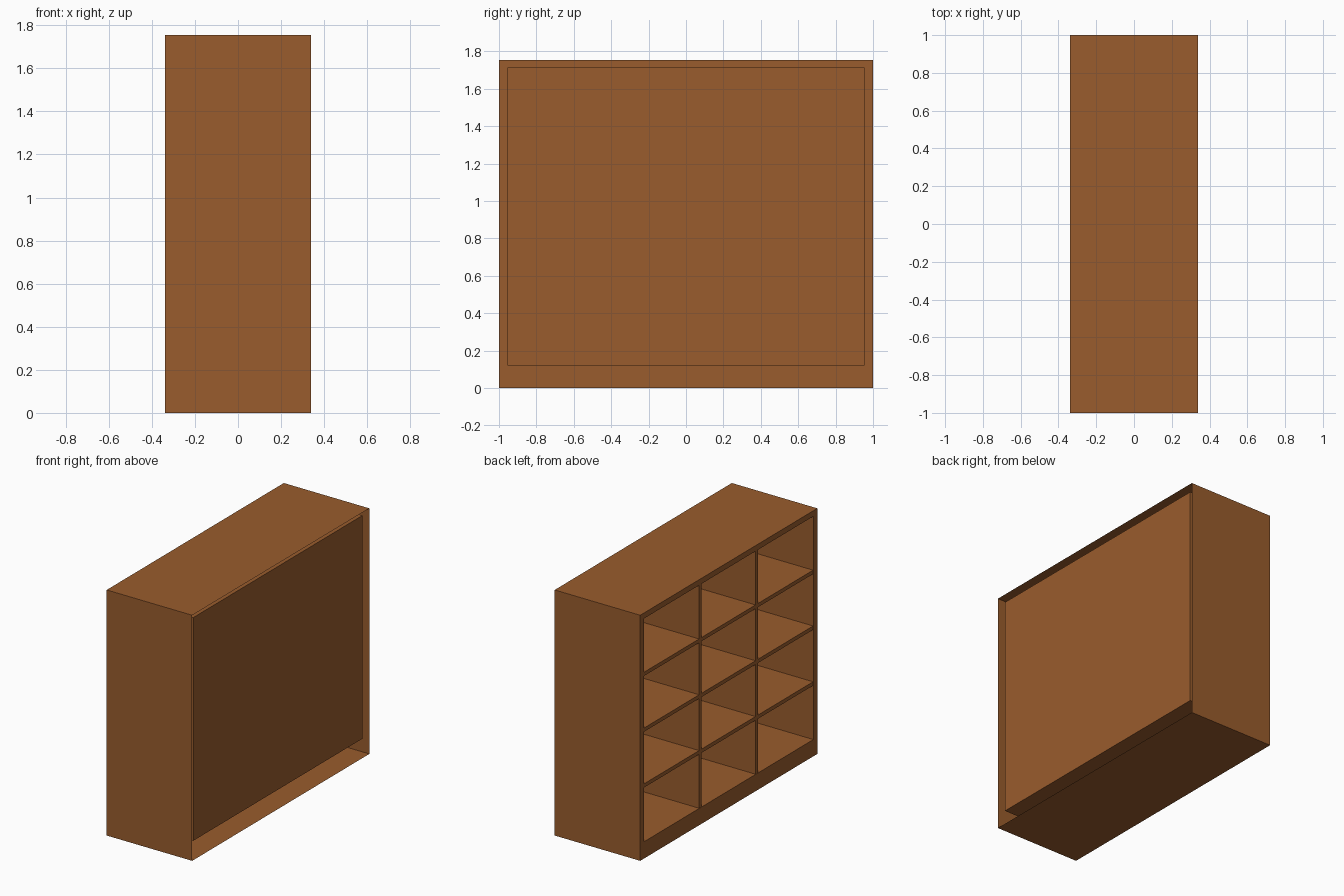
import bpy, bmesh

if "Cube" in bpy.data.objects:
    bpy.data.objects.remove(bpy.data.objects["Cube"])

wood = bpy.data.materials.new("brown_wood")
wood.diffuse_color = (0.32, 0.107, 0.026, 1)
wood.use_nodes = True
wood.node_tree.nodes["Principled BSDF"].inputs["Base Color"].default_value = wood.diffuse_color

X, Y, H = 0.338, 1.0, 1.755            # outer half depth, half width, height
IY, Z0, Z1 = 0.955, 0.12, 1.715        # opening half width, bottom, top
BACK = 0.315                           # back panel position
COLS, ROWS, T = 3, 4, 0.027            # compartments and board thickness


def finish(name, bm):
    me = bpy.data.meshes.new(name)
    bm.to_mesh(me)
    bm.free()
    me.materials.append(wood)
    ob = bpy.data.objects.new(name, me)
    bpy.context.collection.objects.link(ob)
    return ob


def board(name, lo, hi):
    bm = bmesh.new()
    bmesh.ops.create_cube(bm, size=1)
    for v in bm.verts:
        v.co = [(a + b) / 2 + c * (b - a) for a, b, c in zip(lo, hi, v.co)]
    return finish(name, bm)


# Cabinet: outer sleeve open at the rear, front frame, inner tray and back panel
bm = bmesh.new()


def ring(x, hy, z0, z1):
    return [bm.verts.new((x, y, z)) for y, z in
            ((-hy, z0), (hy, z0), (hy, z1), (-hy, z1))]


rings = [ring(X, Y, 0, H), ring(-X, Y, 0, H),
         ring(-X, IY, Z0, Z1), ring(BACK, IY, Z0, Z1)]
for a, b in zip(rings, rings[1:]):
    for i in range(4):
        j = (i + 1) % 4
        bm.faces.new((a[i], a[j], b[j], b[i]))
bm.faces.new(rings[-1])
bmesh.ops.recalc_face_normals(bm, faces=bm.faces[:])
# make the sleeve face outwards
bm.faces.ensure_lookup_table()
top = max(bm.faces, key=lambda f: f.calc_center_median().z)
if top.normal.z < 0:
    bmesh.ops.reverse_faces(bm, faces=bm.faces[:])
finish("cabinet_shell", bm)

# Upright dividers and the shelves between them
F, B = -X + 0.002, BACK - 0.001
cw, rh = 2 * IY / COLS, (Z1 - Z0) / ROWS
for c in range(1, COLS):
    y = -IY + c * cw
    board(f"divider_{c}", (F, y - T / 2, Z0), (B, y + T / 2, Z1))
for c in range(COLS):
    y0 = -IY + c * cw + (T / 2 if c else 0)
    y1 = -IY + (c + 1) * cw - (T / 2 if c < COLS - 1 else 0)
    for r in range(1, ROWS):
        z = Z0 + r * rh
        board(f"shelf_{c + 1}_{r}", (F, y0, z - T / 2), (B, y1, z + T / 2))
